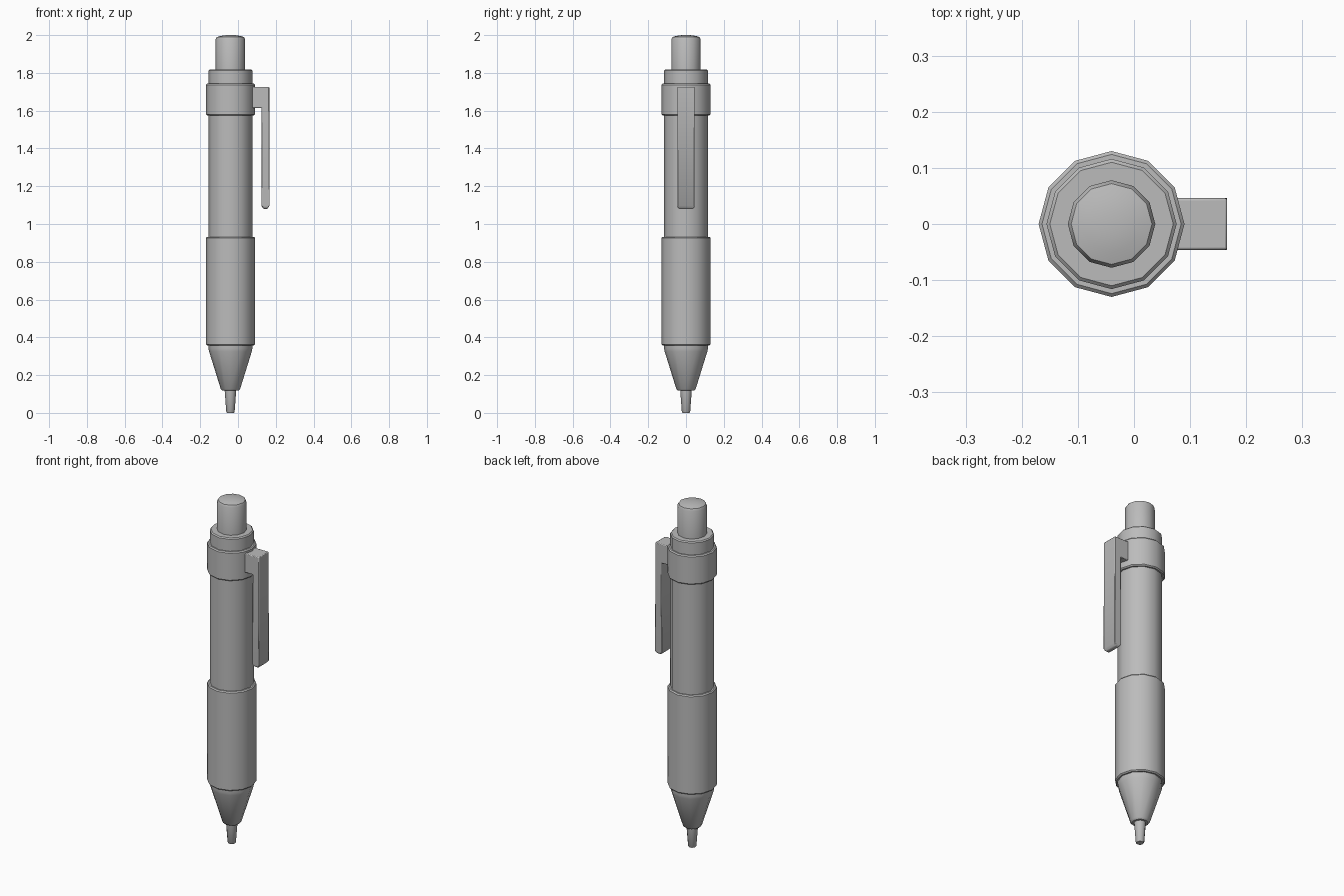
import bpy, bmesh, math

old = bpy.data.objects.get("Cube")
if old:
    bpy.data.objects.remove(old, do_unlink=True)

SIDES = 12
AXIS_X = -0.04

grey = bpy.data.materials.new("plain grey")
grey.use_nodes = True
colour = (0.5, 0.5, 0.5, 1)
grey.diffuse_color = colour
grey.node_tree.nodes["Principled BSDF"].inputs["Base Color"].default_value = colour


def finish(name, bm, angle=40):
    bmesh.ops.recalc_face_normals(bm, faces=bm.faces)
    mesh = bpy.data.meshes.new(name)
    bm.to_mesh(mesh)
    bm.free()
    mesh.materials.append(grey)
    obj = bpy.data.objects.new(name, mesh)
    bpy.context.collection.objects.link(obj)
    bpy.ops.object.select_all(action='DESELECT')
    obj.select_set(True)
    bpy.context.view_layer.objects.active = obj
    bpy.ops.object.shade_smooth_by_angle(angle=math.radians(angle))
    return obj


def turned(name, profile):
    """Closed twelve-sided part from (radius, height) points, bottom to top."""
    bm = bmesh.new()
    rings = []
    for r, z in profile:
        rings.append([bm.verts.new((AXIS_X + r * math.cos(a), r * math.sin(a), z))
                      for a in (math.tau * i / SIDES for i in range(SIDES))])
    for low, high in zip(rings, rings[1:]):
        for i in range(SIDES):
            j = (i + 1) % SIDES
            bm.faces.new((low[i], low[j], high[j], high[i]))
    bm.faces.new(rings[0][::-1])
    bm.faces.new(rings[-1])
    return finish(name, bm)


def sleeve(name, r, bottom, top, c=0.006):
    """Straight part with small chamfers at both ends."""
    return turned(name, [(r - c, bottom), (r, bottom + c), (r, top - c), (r - c, top)])


# Writing end
turned("tip", [(0.019, 0), (0.022, 0.004), (0.031, 0.125)])
turned("nose_cone", [(0.042, 0.118), (0.051, 0.126), (0.113, 0.325),
                     (0.116, 0.34), (0.116, 0.365)])

# Body
sleeve("grip", 0.13, 0.357, 0.932)
sleeve("barrel", 0.116, 0.92, 1.6)
sleeve("clip_band", 0.13, 1.575, 1.743)
sleeve("top_collar", 0.116, 1.73, 1.818)

# Push button with a softly domed top
turned("push_button", [(0.078, 1.8), (0.078, 1.978), (0.072, 1.99),
                       (0.05, 1.996), (0.02, 2.0)])

# Clip: L-shaped side outline extruded across its width
outline = [(0.06, 1.725), (0.166, 1.725), (0.166, 1.095), (0.156, 1.08),
           (0.135, 1.08), (0.125, 1.095), (0.125, 1.615), (0.06, 1.615)]
half = 0.046
bm = bmesh.new()
side = bm.faces.new([bm.verts.new((x, -half, z)) for x, z in outline])
swept = bmesh.ops.extrude_face_region(bm, geom=[side])["geom"]
bmesh.ops.translate(bm, vec=(0, 2 * half, 0),
                    verts=[v for v in swept if isinstance(v, bmesh.types.BMVert)])
# Round the lower corners of the blade
corners = [e for e in bm.edges
           if abs(e.verts[0].co.y - e.verts[1].co.y) < 0.001
           and all(v.co.z < 1.09 for v in e.verts)]
bmesh.ops.recalc_face_normals(bm, faces=bm.faces)
bmesh.ops.bevel(bm, geom=corners, offset=0.018, segments=3, profile=0.5,
                affect='EDGES', clamp_overlap=True)
clip = finish("clip", bm, 35)
bevel = clip.modifiers.new("soft_edges", 'BEVEL')
bevel.width = 0.004
bevel.segments = 2
bevel.limit_method = 'ANGLE'
bevel.angle_limit = math.radians(50)
